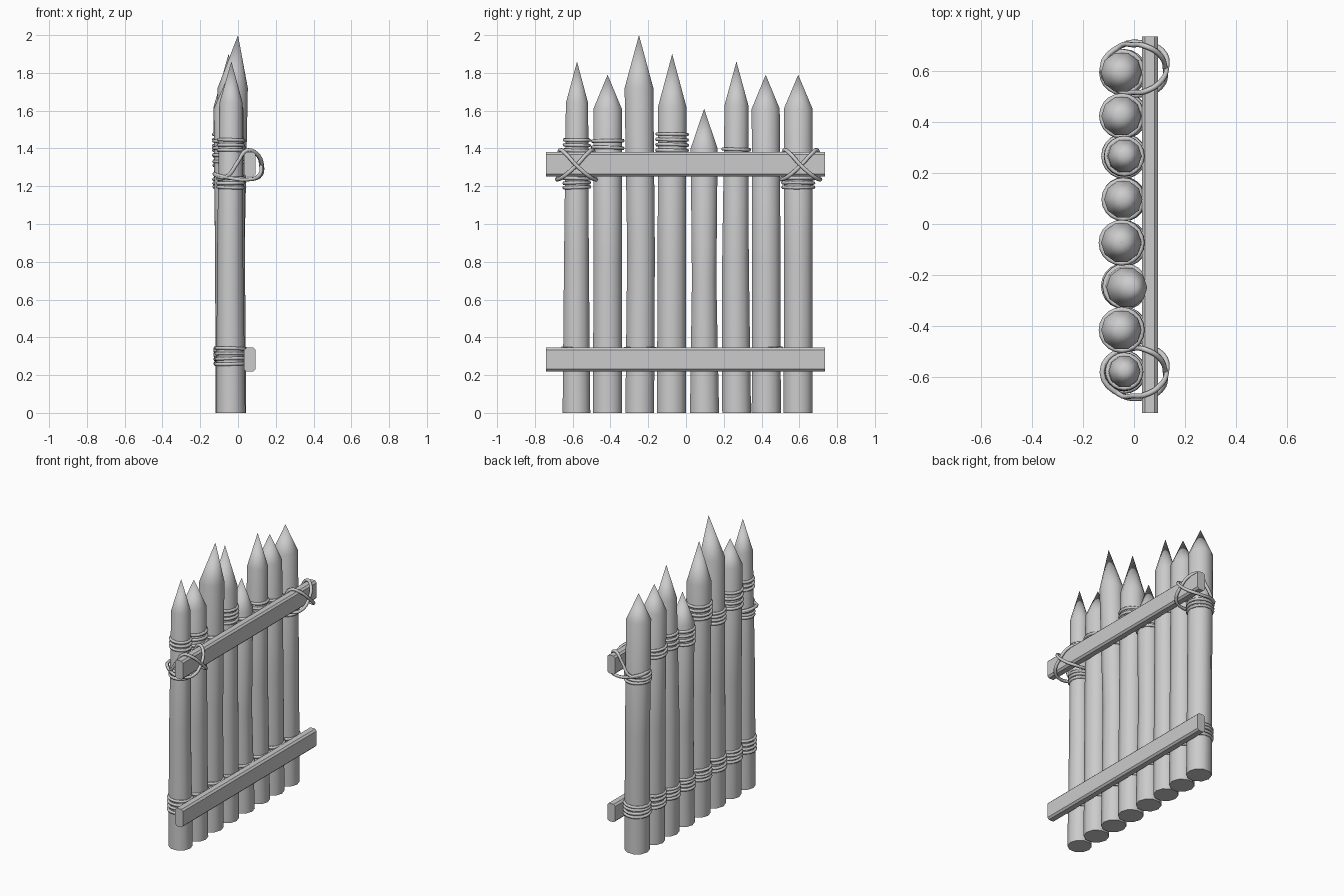
import bpy, bmesh, math, random
from mathutils import Vector

if "Cube" in bpy.data.objects:
    bpy.data.objects.remove(bpy.data.objects["Cube"])
random.seed(4)
SIDES = 10


def finish(bm, name, smooth=35):
    me = bpy.data.meshes.new(name)
    bmesh.ops.recalc_face_normals(bm, faces=bm.faces)
    bm.to_mesh(me)
    bm.free()
    ob = bpy.data.objects.new(name, me)
    bpy.context.collection.objects.link(ob)
    if smooth:
        for o in bpy.context.selected_objects:
            o.select_set(False)
        ob.select_set(True)
        bpy.context.view_layer.objects.active = ob
        bpy.ops.object.shade_smooth_by_angle(angle=math.radians(smooth))
    return ob


def section(st, z):
    """Centre x, centre y and radius of a stake at height z."""
    for a, b in zip(st, st[1:]):
        if a[3] <= z <= b[3]:
            t = (z - a[3]) / (b[3] - a[3])
            return [a[i] + (b[i] - a[i]) * t for i in range(3)]


def stake(name, st, tip):
    bm = bmesh.new()
    rings = []
    for x, y, r, z in st:
        rings.append([bm.verts.new((x + r * math.cos(2 * math.pi * k / SIDES),
                                    y + r * math.sin(2 * math.pi * k / SIDES), z))
                      for k in range(SIDES)])
    top = bm.verts.new(tip)
    for k in range(SIDES):
        j = (k + 1) % SIDES
        for a, b in zip(rings, rings[1:]):
            bm.faces.new((a[k], a[j], b[j], b[k]))
        bm.faces.new((rings[-1][k], rings[-1][j], top))
    bm.faces.new(rings[0])
    finish(bm, name, 50)


def coil(name, st, z0, z1, n):
    """Stack of rope rings hugging a stake."""
    bm = bmesh.new()
    N, M, t = 20, 6, 0.010
    for i in range(n):
        z = z0 + (z1 - z0) * i / (n - 1)
        x, y, r = section(st, z)
        r += 0.001
        tx, ty = random.uniform(-.04, .04), random.uniform(-.04, .04)
        g = []
        for k in range(N):
            a = 2 * math.pi * k / N
            c, s = math.cos(a), math.sin(a)
            row = []
            for m in range(M):
                b = 2 * math.pi * m / M
                q = r + t * math.cos(b)
                row.append(bm.verts.new((x + q * c, y + q * s,
                                         z + t * math.sin(b) + r * (tx * c + ty * s))))
            g.append(row)
        for k in range(N):
            for m in range(M):
                k2, m2 = (k + 1) % N, (m + 1) % M
                bm.faces.new((g[k][m], g[k2][m], g[k2][m2], g[k][m2]))
    finish(bm, name, 70)


def lashing(name, yc, side):
    """Diagonal rope loop around stake and upper rail."""
    pts = [(-.125, 0, 1.265), (-.06, -.085, 1.25), (.0, -.093, 1.33), (.045, -.088, 1.39),
           (.095, -.06, 1.375), (.122, 0, 1.31), (.105, .07, 1.25),
           (.04, .10, 1.235), (-.05, .09, 1.245)]
    cu = bpy.data.curves.new(name, 'CURVE')
    cu.dimensions = '3D'
    cu.bevel_depth = 0.0105
    cu.bevel_resolution = 1
    cu.resolution_u = 4
    sp = cu.splines.new('BEZIER')
    sp.bezier_points.add(len(pts) - 1)
    for bp, (x, y, z) in zip(sp.bezier_points, pts):
        bp.co = (x + (0.006 if side > 0 and x > .1 else 0), yc + y * side, z)
        bp.handle_left_type = bp.handle_right_type = 'AUTO'
    sp.use_cyclic_u = True
    bpy.context.collection.objects.link(bpy.data.objects.new(name, cu))


def rail(name, z0, z1):
    bm = bmesh.new()
    bmesh.ops.create_cube(bm, size=1)
    for v in bm.verts:
        v.co = Vector((.0625 + v.co.x * .061, -.0025 + v.co.y * 1.475, (z0 + z1) / 2 + v.co.z * (z1 - z0)))
    es = [e for e in bm.edges if abs(e.verts[0].co.y - e.verts[1].co.y) > 1]
    bmesh.ops.bevel(bm, geom=es, offset=.012, segments=1, affect='EDGES')
    finish(bm, name, 0)


# base y, mid y, shoulder y, radii (base, mid, shoulder), shoulder x, shoulder z, tip x, tip z, upper coil range
DATA = [
    (-.58, -.58, -.577, .077, .069, .062, -.037, 1.64, -.035, 1.86, (1.39, 1.445)),
    (-.415, -.415, -.415, .081, .079, .079, -.05, 1.61, -.05, 1.79, (1.33, 1.44)),
    (-.245, -.238, -.249, .080, .077, .080, -.028, 1.72, 0, 2.0, (1.29, 1.36)),
    (-.077, -.075, -.073, .081, .079, .079, -.05, 1.62, -.05, 1.90, (1.39, 1.475)),
    (.098, .096, .096, .081, .068, .075, -.042, 1.40, -.04, 1.61, (1.27, 1.36)),
    (.268, .262, .267, .080, .074, .066, -.036, 1.63, -.035, 1.86, (1.30, 1.395)),
    (.425, .425, .422, .081, .079, .078, -.05, 1.61, -.05, 1.79, (1.31, 1.36)),
    (.593, .595, .594, .081, .079, .080, -.05, 1.61, -.05, 1.79, (1.195, 1.24)),
]
for i, (y0, y1, y2, r0, r1, r2, sx, sz, tx, tz, up) in enumerate(DATA, 1):
    st = [(-.038, y0, r0, 0), (-.042, y1, r1, sz * .5), (sx, y2, r2, sz)]
    stake(f"stake_{i}", st, (tx, y2, tz))
    coil(f"upper_rope_{i}", st, up[0], up[1], 4 if up[1] - up[0] > .06 else 3)
    coil(f"lower_rope_{i}", st, .26, .34 if i in (1, 3, 7) else .33, 4)
    if i == 1:
        coil("upper_rope_1_below", st, 1.195, 1.24, 3)

# Rails and the crossed end lashings
rail("lower_rail", .22, .345)
rail("upper_rail", 1.252, 1.38)
for label, yc in (("left", -.58), ("right", .608)):
    for s in (-1, 1):
        lashing(f"{label}_lashing_{'a' if s < 0 else 'b'}", yc, s)
